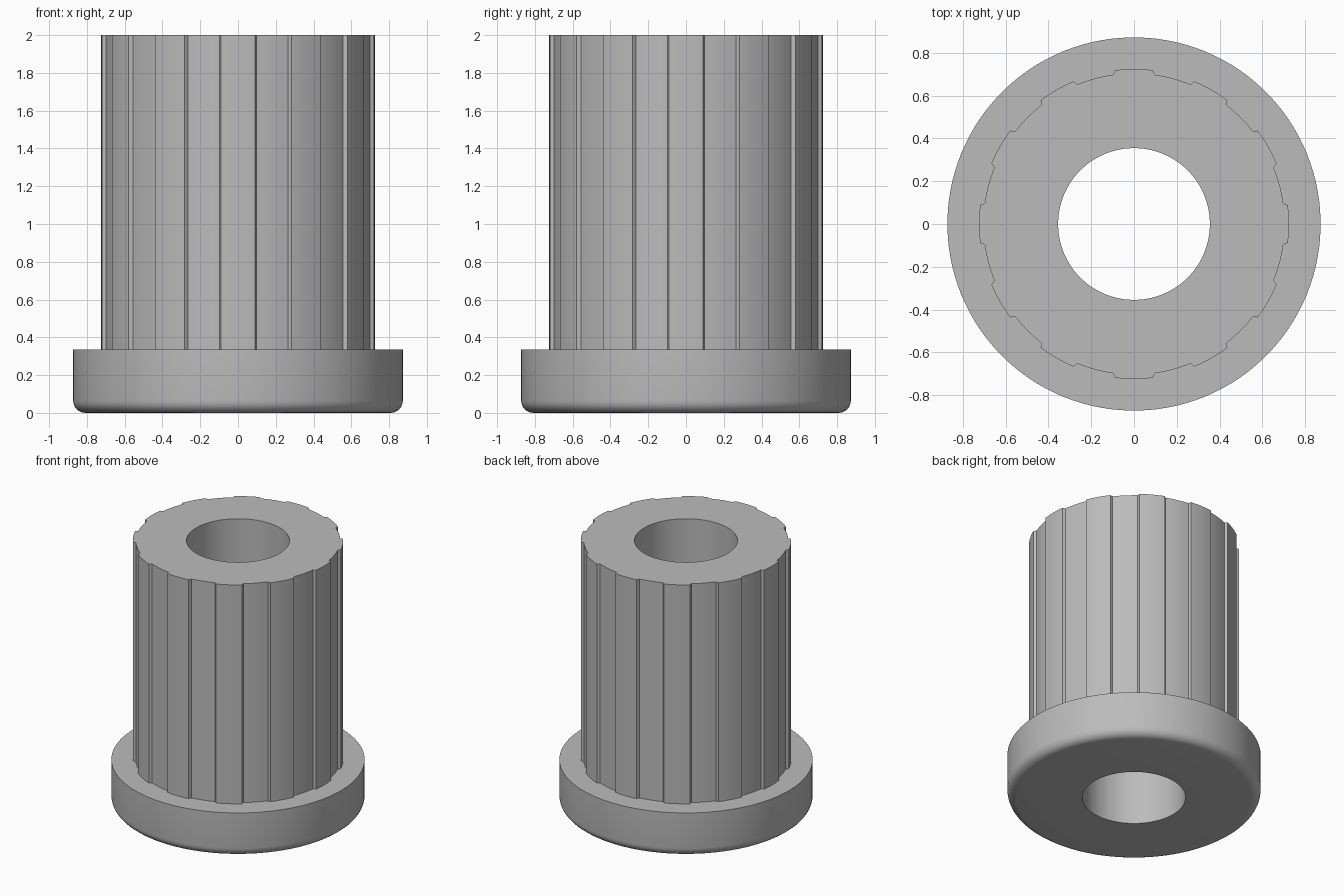
import bpy, bmesh, math

if "Cube" in bpy.data.objects:
    bpy.data.objects.remove(bpy.data.objects["Cube"])

BORE, RIB, GROOVE, FLANGE = 0.355, 0.725, 0.705, 0.873
FLANGE_TOP, TOP, FILLET = 0.335, 2.0, 0.065

grey = bpy.data.materials.new("grey")
grey.diffuse_color = (0.5, 0.5, 0.5, 1)
grey.use_nodes = True
grey.node_tree.nodes["Principled BSDF"].inputs["Base Color"].default_value = grey.diffuse_color

# Shared angular samples: 12 ribs alternating with 12 grooves, steep flanks between
SPLINE = []
for i in range(24):
    radius = RIB if i % 2 == 0 else GROOVE
    for k in range(6):
        a = i * 15 + (k / 5 - 0.5) * 14.1
        SPLINE.append((math.radians(a), radius))


def loft(name, rings):
    """Skin a list of (radius, z) rings; radius None follows the ribbed outline."""
    bm = bmesh.new()
    loops = []
    for r, z in rings:
        loops.append([bm.verts.new(((r or s) * math.cos(a), (r or s) * math.sin(a), z))
                      for a, s in SPLINE])
    n = len(SPLINE)
    for low, high in zip(loops, loops[1:]):
        for i in range(n):
            j = (i + 1) % n
            bm.faces.new((low[i], low[j], high[j], high[i]))
    mesh = bpy.data.meshes.new(name)
    bm.to_mesh(mesh)
    bm.free()
    mesh.materials.append(grey)
    obj = bpy.data.objects.new(name, mesh)
    bpy.context.collection.objects.link(obj)
    bpy.ops.object.select_all(action='DESELECT')
    obj.select_set(True)
    bpy.context.view_layer.objects.active = obj
    bpy.ops.object.shade_smooth_by_angle(angle=math.radians(30))
    return obj


# Flange: bore, underside, rounded lower rim, outer wall and top ledge
fillet = [(FLANGE - FILLET + FILLET * math.sin(t), FILLET - FILLET * math.cos(t))
          for t in (math.radians(15 * k) for k in range(7))]
loft("flange", [(BORE, FLANGE_TOP), (BORE, 0)] + fillet
     + [(FLANGE, FLANGE_TOP), (None, FLANGE_TOP)])

# Ribbed barrel: outer wall, top face and bore
loft("ribbed_barrel", [(None, FLANGE_TOP), (None, TOP), (BORE, TOP), (BORE, FLANGE_TOP)])
